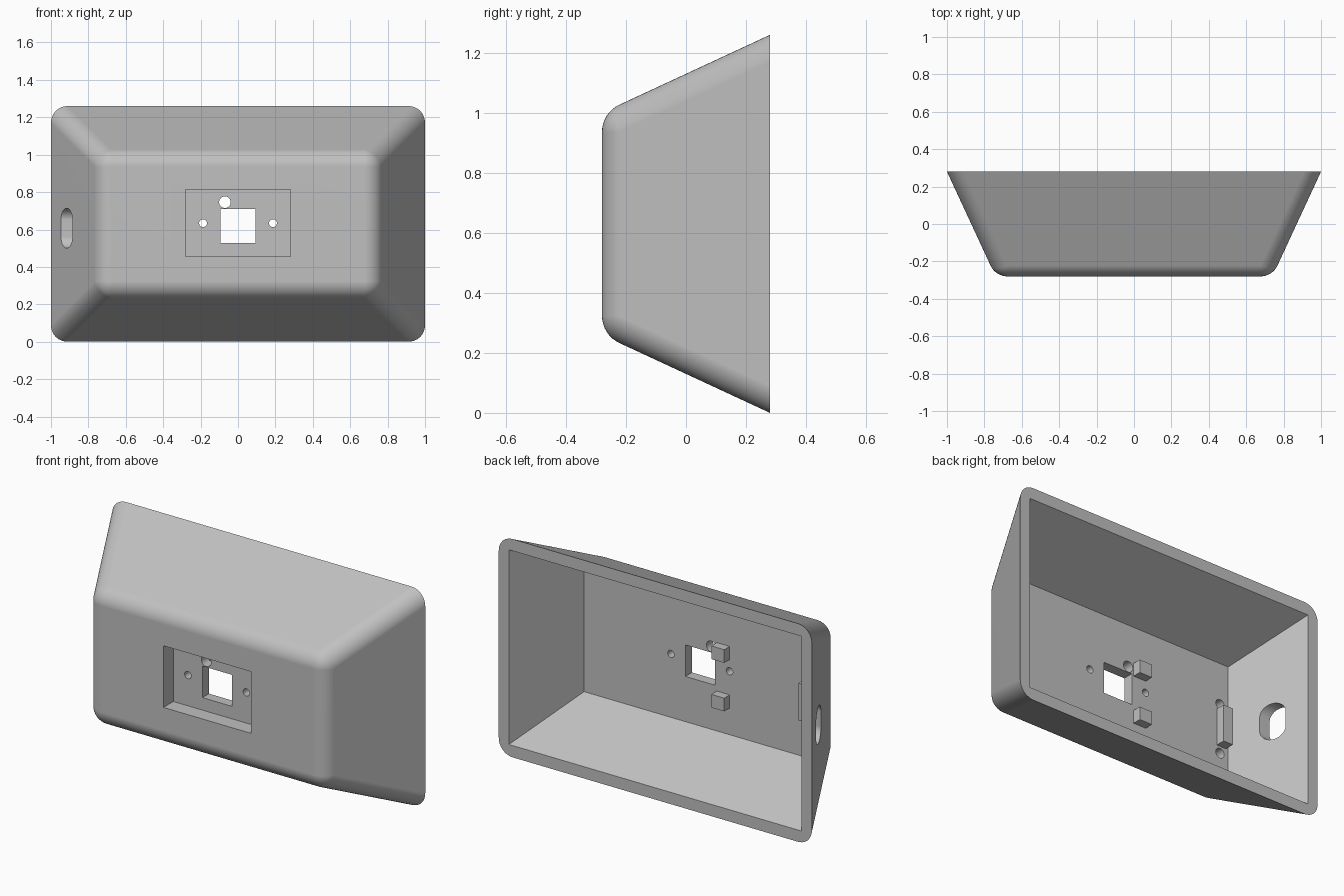
import bpy, bmesh, math
from mathutils import Vector, Matrix

if "Cube" in bpy.data.objects:
    bpy.data.objects.remove(bpy.data.objects["Cube"])

BACK, FRONT, FLOOR, RECESS = 0.28, -0.28, -0.13, -0.19
MID, K, R, N = 0.63, 0.464, 0.1, 8      # centre height, wall taper, edge radius, arc steps

grey = bpy.data.materials.new("light_grey")
grey.diffuse_color = (0.53, 0.53, 0.53, 1)
grey.use_nodes = True
grey.node_tree.nodes["Principled BSDF"].inputs["Base Color"].default_value = grey.diffuse_color


def finish(name, bm):
    bmesh.ops.recalc_face_normals(bm, faces=bm.faces)
    me = bpy.data.meshes.new(name)
    bm.to_mesh(me)
    bm.free()
    me.materials.append(grey)
    ob = bpy.data.objects.new(name, me)
    bpy.context.collection.objects.link(ob)
    return ob


def hull(name, points):
    bm = bmesh.new()
    for p in points:
        bm.verts.new(p)
    bmesh.ops.convex_hull(bm, input=bm.verts)
    loose = [v for v in bm.verts if not v.link_faces]
    bmesh.ops.delete(bm, geom=loose, context='VERTS')
    bmesh.ops.dissolve_limit(bm, angle_limit=math.radians(0.3),
                             verts=bm.verts, edges=bm.edges)
    return finish(name, bm)


def box(name, x0, x1, y0, y1, z0, z1):
    bm = bmesh.new()
    m = (Matrix.Translation(((x0 + x1) / 2, (y0 + y1) / 2, (z0 + z1) / 2))
         @ Matrix.Diagonal((x1 - x0, y1 - y0, z1 - z0, 1)))
    bmesh.ops.create_cube(bm, size=1, matrix=m)
    return finish(name, bm)


def round_hole(name, x, z, r, y0, y1):
    bm = bmesh.new()
    m = Matrix.Translation((x, (y0 + y1) / 2, z)) @ Matrix.Rotation(math.pi / 2, 4, 'X')
    bmesh.ops.create_cone(bm, cap_ends=True, segments=32, radius1=r, radius2=r,
                          depth=y1 - y0, matrix=m)
    return finish(name, bm)


def cut(target, cutter):
    mod = target.modifiers.new("cut", 'BOOLEAN')
    mod.operation, mod.solver, mod.object = 'DIFFERENCE', 'EXACT', cutter
    bpy.context.view_layer.objects.active = target
    bpy.ops.object.modifier_apply(modifier=mod.name)
    bpy.data.objects.remove(cutter)


# Tapered shell with rounded front and corner edges (runs past the back, then trimmed)
pts = []
for sx in (-1, 1):
    for sz in (-1, 1):
        normals = [Vector((0, -1, 0)), Vector((sx, -K, 0)).normalized(),
                   Vector((0, -K, sz)).normalized()]
        for y in (FRONT + R, 0.7):
            inset = K * (BACK - y) + R * math.sqrt(1 + K * K)
            c = Vector((sx * (1 - inset), y, MID + sz * (MID - inset)))
            for i in range(N + 1):
                for j in range(N + 1 - i):
                    w = (i, j, N - i - j)
                    d = sum((n * f for n, f in zip(normals, w)), Vector())
                    pts.append(c + d.normalized() * R)
shell = hull("enclosure_shell", pts)
cut(shell, box("back_trim", -2, 2, BACK, 1.5, -1, 3))

# Sharp-edged tapered cavity, open at the back
cav = []
for y in (FLOOR, 0.4):
    t = (y - FLOOR) / (BACK - FLOOR)
    hx, hz = 0.742 + 0.193 * t, 0.362 + 0.2 * t
    cav += [(sx * hx, y, MID + sz * hz) for sx in (-1, 1) for sz in (-1, 1)]
cut(shell, hull("cavity", cav))

# Front recess, window and through holes
cut(shell, box("recess", -0.28, 0.28, -0.5, RECESS, 0.457, 0.813))
cut(shell, box("window", -0.094, 0.094, -0.4, 0, 0.529, 0.711))
for x, z, r in ((-0.187, 0.634, 0.021), (0.187, 0.634, 0.021), (-0.07, 0.746, 0.031)):
    cut(shell, round_hole("through_hole", x, z, r, -0.4, 0))

# Blind screw holes in the inner floor
for z in (0.75, 0.46):
    cut(shell, round_hole("screw_hole", -0.688, z, 0.028, FLOOR - 0.06, 0))

# Cable slot through the left wall
slot = []
for a in range(32):
    t = 2 * math.pi * (a + 0.5) / 32
    z = 0.607 + math.copysign(0.04, math.sin(t)) + 0.067 * math.sin(t)
    slot += [(x, 0.099 + 0.067 * math.cos(t), z) for x in (-1.2, -0.6)]
cut(shell, hull("cable_slot", slot))

# Smooth rounded edges, flat walls
bpy.ops.object.select_all(action='DESELECT')
shell.select_set(True)
bpy.context.view_layer.objects.active = shell
bpy.ops.object.shade_smooth_by_angle(angle=math.radians(30))
wn = shell.modifiers.new("flat_walls", 'WEIGHTED_NORMAL')
wn.keep_sharp = True

# Mounting blocks on the inner floor
for name, z in (("upper_mount_block", 0.74), ("lower_mount_block", 0.46)):
    box(name, -0.188, -0.106, FLOOR - 0.01, FLOOR + 0.05, z - 0.038, z + 0.038)
box("side_mount_block", -0.727, -0.666, FLOOR - 0.01, FLOOR + 0.055, 0.5, 0.715)
